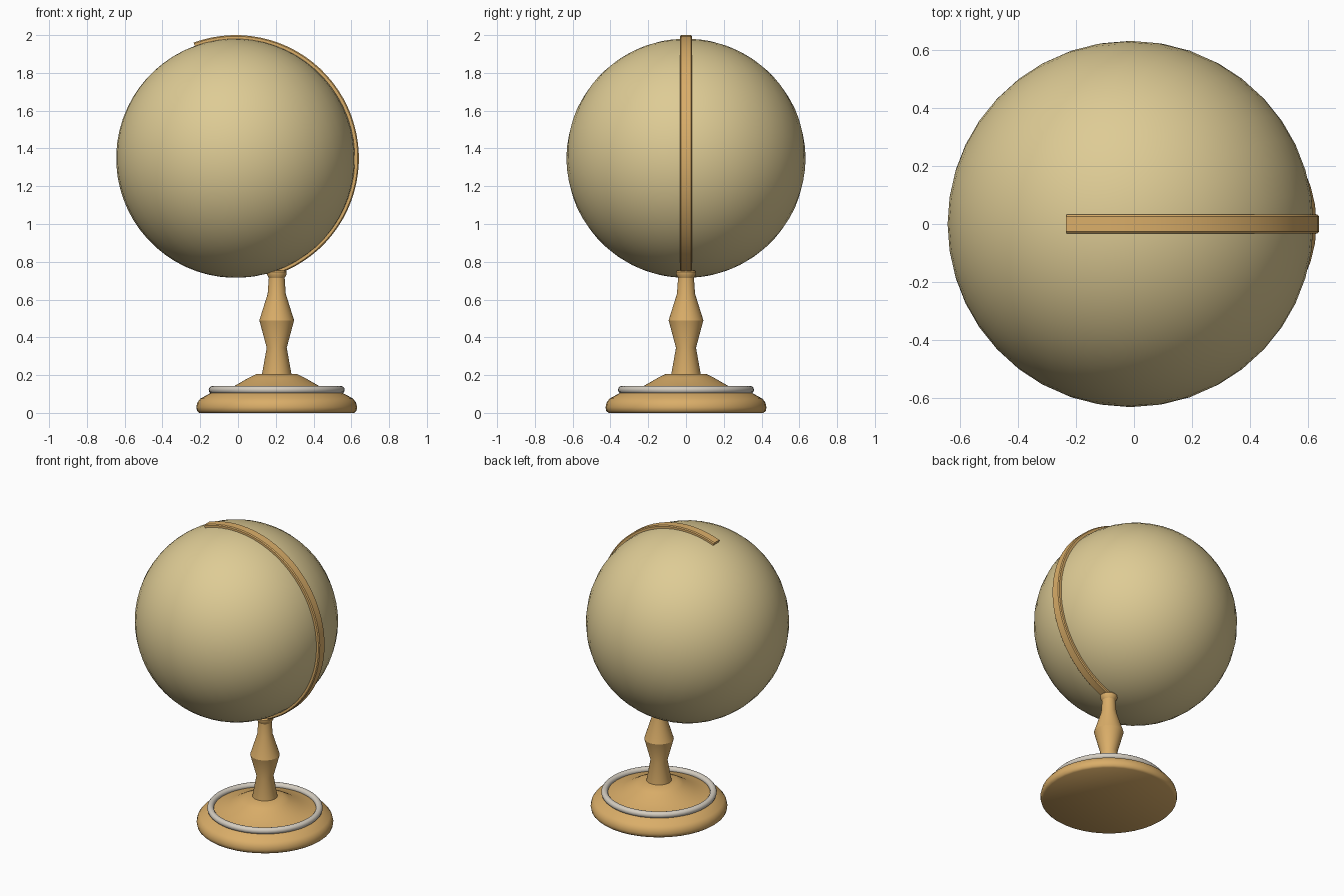
import bpy
import bmesh
import math
from mathutils import Matrix

if "Cube" in bpy.data.objects:
    bpy.data.objects.remove(bpy.data.objects["Cube"], do_unlink=True)

STAND_X = 0.205
CENTRE = (-0.012, 0, 1.348)
RADIUS = 0.633
TILT = math.radians(20)


def material(name, rgb):
    mat = bpy.data.materials.new(name)
    mat.use_nodes = True
    mat.diffuse_color = (*rgb, 1)
    mat.node_tree.nodes["Principled BSDF"].inputs["Base Color"].default_value = (*rgb, 1)
    return mat


parchment = material("parchment", (0.73, 0.60, 0.30))
wood = material("warm wood", (0.70, 0.42, 0.14))
silver = material("pale metal", (0.66, 0.61, 0.53))


def finish(name, bm, mat, location, angle=30):
    bmesh.ops.recalc_face_normals(bm, faces=bm.faces)
    mesh = bpy.data.meshes.new(name)
    bm.to_mesh(mesh)
    bm.free()
    mesh.materials.append(mat)
    obj = bpy.data.objects.new(name, mesh)
    obj.location = location
    bpy.context.collection.objects.link(obj)
    bpy.ops.object.select_all(action="DESELECT")
    obj.select_set(True)
    bpy.context.view_layer.objects.active = obj
    bpy.ops.object.shade_smooth_by_angle(angle=math.radians(angle))
    return obj


def lathe(name, profile, mat, closed=False, angle=30, steps=40):
    """Spin (radius, height) points around the stand axis."""
    bm = bmesh.new()
    verts = [bm.verts.new((r, 0, z)) for r, z in profile]
    edges = [bm.edges.new(pair) for pair in zip(verts, verts[1:])]
    if closed:
        edges.append(bm.edges.new((verts[-1], verts[0])))
    bmesh.ops.spin(bm, geom=verts + edges, axis=(0, 0, 1), cent=(0, 0, 0),
                   angle=math.tau, steps=steps)
    bmesh.ops.remove_doubles(bm, verts=bm.verts, dist=0.0002)
    return finish(name, bm, mat, (STAND_X, 0, 0), angle)


# Tilted ball
bm = bmesh.new()
bmesh.ops.create_uvsphere(bm, u_segments=40, v_segments=32, radius=RADIUS,
                          matrix=Matrix.Rotation(-TILT, 4, "Y"))
finish("globe", bm, parchment, CENTRE)

# Half-circle arm from the upper pole to the lower pole
section = [(0.626, -0.032), (0.646, -0.032), (0.652, -0.026),
           (0.652, 0.026), (0.646, 0.032), (0.626, 0.032)]
bm = bmesh.new()
rings = []
STEPS = 40
for i in range(STEPS + 1):
    a = math.pi / 2 + TILT - math.pi * i / STEPS
    rings.append([bm.verts.new((r * math.cos(a), y, r * math.sin(a))) for r, y in section])
for a, b in zip(rings, rings[1:]):
    for k in range(len(section)):
        n = (k + 1) % len(section)
        bm.faces.new((a[k], a[n], b[n], b[k]))
bm.faces.new(rings[0])
bm.faces.new(rings[-1])
finish("meridian_arm", bm, wood, CENTRE)

# Turned stem with a collar under the ball
lathe("stem", [(0, 0.19), (0.078, 0.19), (0.078, 0.205), (0.053, 0.345), (0.092, 0.49),
               (0.048, 0.63), (0.042, 0.715), (0.053, 0.735), (0.053, 0.747),
               (0.046, 0.755), (0, 0.755)], wood)

# Stepped round foot
lathe("base", [(0, 0), (0.41, 0), (0.422, 0.01), (0.426, 0.03), (0.42, 0.055),
               (0.405, 0.075), (0.36, 0.1), (0.33, 0.115), (0.3, 0.122), (0.225, 0.142),
               (0.15, 0.185), (0.11, 0.205), (0, 0.205)], wood, angle=40)

# Metal ring on the foot
ring = [(0.339 + 0.021 * math.cos(math.tau * i / 12),
         0.122 + 0.021 * math.sin(math.tau * i / 12)) for i in range(12)]
lathe("base_ring", ring, silver, closed=True, angle=60, steps=48)
